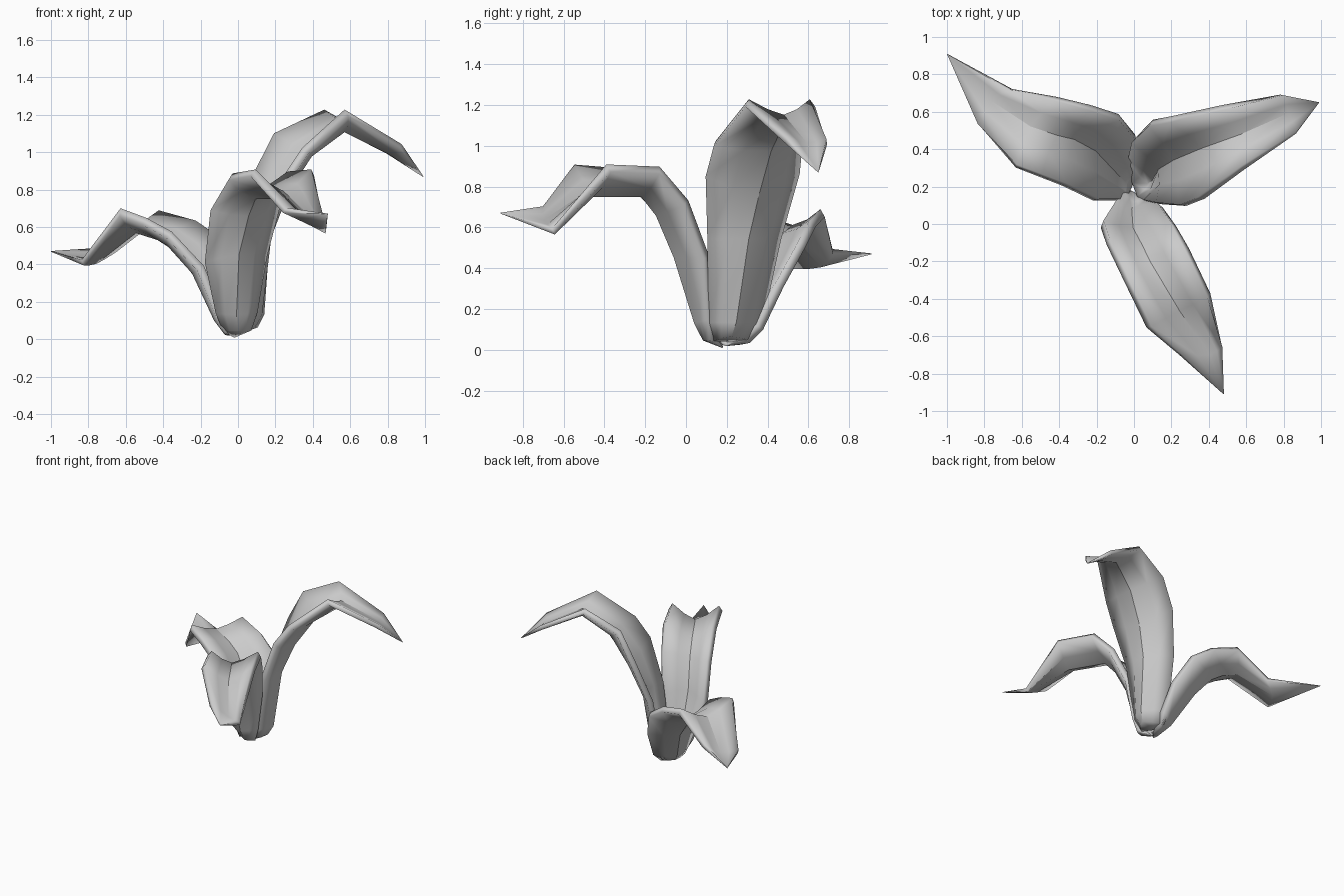
import bpy
import bmesh
from mathutils import Vector

cube = bpy.data.objects.get("Cube")
if cube:
    bpy.data.objects.remove(cube, do_unlink=True)

# One plain grey for the whole plant
grey = bpy.data.materials.new("leaf grey")
grey.use_nodes = True
colour = (0.6, 0.6, 0.6, 1.0)
grey.diffuse_color = colour
grey.node_tree.nodes["Principled BSDF"].inputs["Base Color"].default_value = colour


def cross_section(edge_a, rib, edge_b, cupping=0.14):
    """Five points across a leaf: two edges, the rib and two rounded half-way points."""
    a, m, b = Vector(edge_a), Vector(rib), Vector(edge_b)
    bulge = (m - (a + b) / 2) * cupping
    return [a, (a + m) / 2 + bulge, m, (m + b) / 2 + bulge, b]


def build_leaf(name, root, near_edge, rib, far_edge, tip, thickness=0.045):
    """Skin a leaf between two edge paths and its rib, closing at root and tip."""
    bm = bmesh.new()
    rows = []
    for a, m, b in zip(near_edge, rib, far_edge):
        rows.append([bm.verts.new(p) for p in cross_section(a, m, b)])
    for lower, upper in zip(rows, rows[1:]):
        for i in range(len(lower) - 1):
            bm.faces.new((lower[i], lower[i + 1], upper[i + 1], upper[i]))
        # Crease along the rib
        bm.edges.get((lower[2], upper[2])).smooth = False
    ends = []
    for end, row in ((root, rows[0]), (tip, rows[-1])):
        point = bm.verts.new(end)
        ends.append(point)
        for i in range(len(row) - 1):
            bm.faces.new((row[i], row[i + 1], point))
    bmesh.ops.recalc_face_normals(bm, faces=bm.faces[:])
    bm.verts.index_update()
    body = [v.index for v in bm.verts if v not in ends]
    last_row = [v.index for v in rows[-1]]

    mesh = bpy.data.meshes.new(name)
    bm.to_mesh(mesh)
    bm.free()
    mesh.materials.append(grey)
    leaf = bpy.data.objects.new(name, mesh)
    bpy.context.collection.objects.link(leaf)

    # Fleshy leaf that thins out toward its root and pointed tip
    group = leaf.vertex_groups.new(name="fleshy")
    group.add(body, 1.0, "REPLACE")
    group.add(last_row, 0.7, "REPLACE")
    solid = leaf.modifiers.new("thickness", "SOLIDIFY")
    solid.thickness = thickness
    solid.offset = 0
    solid.vertex_group = group.name
    solid.thickness_vertex_group = 0.1

    bpy.ops.object.select_all(action="DESELECT")
    leaf.select_set(True)
    bpy.context.view_layer.objects.active = leaf
    bpy.ops.object.modifier_apply(modifier=solid.name)
    bpy.ops.object.shade_smooth_by_angle(angle=1.75)


# Tall leaf arching to the model's left
build_leaf(
    "tall_left_leaf",
    root=(-.01, .22, .04),
    near_edge=[(.03, .14, .06), (.07, .12, .14), (.14, .11, .55), (.26, .1, .86),
               (.36, .14, 1.01), (.58, .3, 1.21), (.87, .49, 1.03)],
    rib=[(.09, .22, .08), (.12, .24, .14), (.15, .3, .55), (.23, .35, .77),
         (.37, .41, .99), (.57, .48, 1.13), (.82, .59, 1)],
    far_edge=[(-.03, .31, .06), (-.02, .36, .14), (.0, .45, .55), (.09, .54, .87),
              (.2, .56, 1.09), (.46, .62, 1.21), (.79, .69, 1.02)],
    tip=(.99, .65, .87),
)

# Middle leaf folding over toward the front
build_leaf(
    "front_leaf",
    root=(-.02, .18, .01),
    near_edge=[(-.07, .16, .06), (-.11, .1, .15), (-.17, 0, .42), (-.14, -.09, .7),
               (-.04, -.3, .87), (.08, -.55, .89), (.25, -.7, .69)],
    rib=[(0, .1, .06), (-.01, .06, .14), (0, -.04, .46), (.05, -.13, .67),
         (.09, -.21, .77), (.24, -.46, .77), (.4, -.7, .62)],
    far_edge=[(.06, .13, .06), (.09, .12, .15), (.14, .1, .45), (.21, 0, .72),
              (.28, -.13, .88), (.4, -.38, .89), (.47, -.65, .58)],
    tip=(.48, -.91, .67),
)

# Low leaf spreading to the model's right
build_leaf(
    "low_right_leaf",
    root=(-.01, .2, .02),
    near_edge=[(-.06, .13, .05), (-.1, .13, .13), (-.2, .13, .38), (-.37, .21, .56),
               (-.5, .26, .63), (-.63, .31, .68), (-.83, .53, .41)],
    rib=[(-.05, .22, .04), (-.1, .27, .1), (-.22, .4, .35), (-.33, .46, .49),
         (-.42, .48, .55), (-.55, .52, .59), (-.76, .66, .42)],
    far_edge=[(.01, .3, .05), (.03, .36, .11), (.01, .46, .32), (-.08, .57, .52),
              (-.23, .62, .62), (-.42, .67, .67), (-.66, .72, .48)],
    tip=(-1, .91, .47),
)
